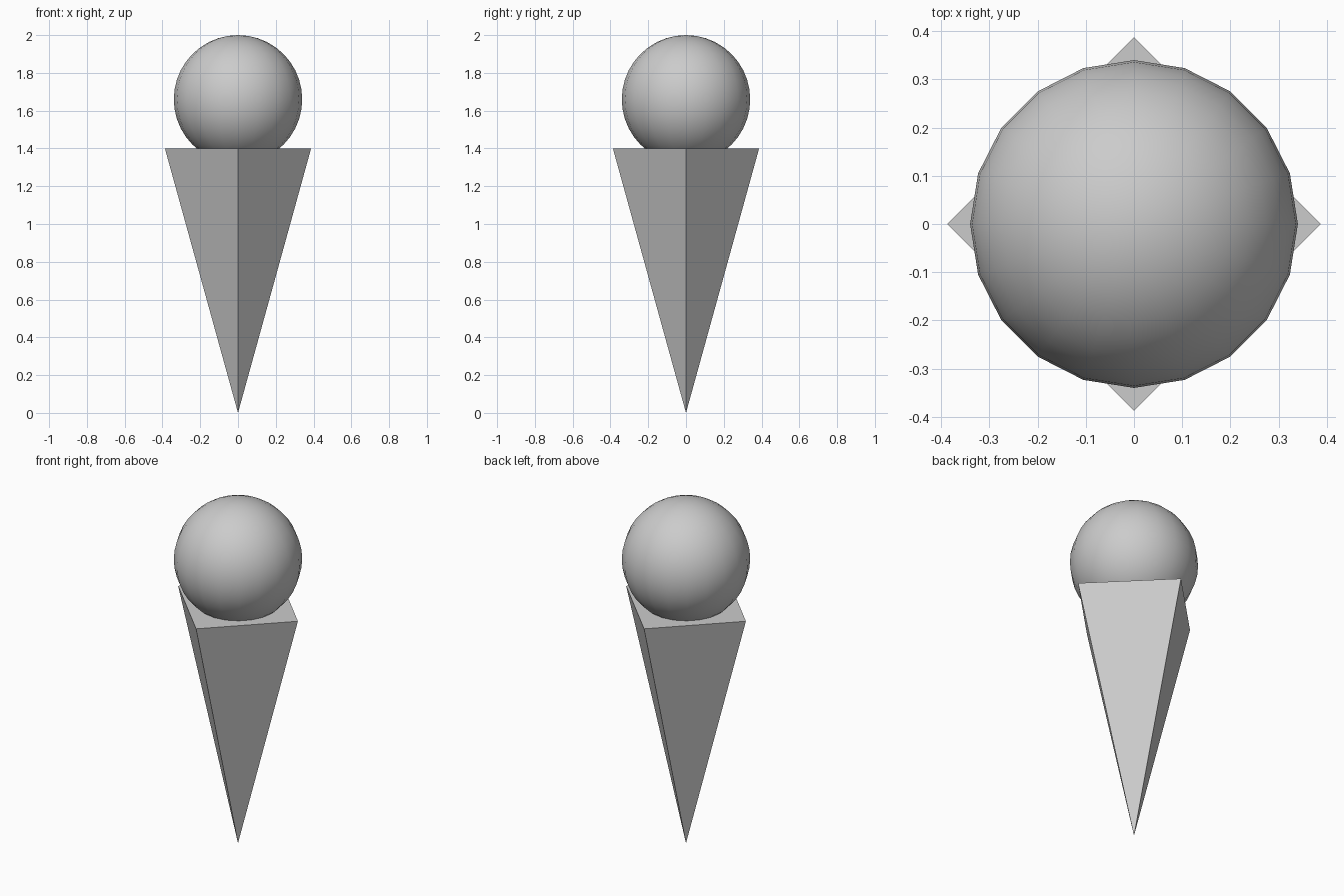
import bpy
from math import pi

default = bpy.data.objects.get("Cube")
if default:
    bpy.data.objects.remove(default, do_unlink=True)

CONE_HEIGHT = 1.4
CONE_RADIUS = 0.387
SCOOP_RADIUS = 0.34

# One plain grey for the whole model
grey = bpy.data.materials.new("light grey")
grey.use_nodes = True
colour = (0.6, 0.6, 0.6, 1)
grey.diffuse_color = colour
grey.node_tree.nodes["Principled BSDF"].inputs["Base Color"].default_value = colour


def finish(name):
    obj = bpy.context.object
    obj.name = name
    obj.data.materials.append(grey)
    return obj


# Four-sided wafer cone, point down, with a flat closed top
bpy.ops.mesh.primitive_cone_add(
    vertices=4, radius1=0, radius2=CONE_RADIUS, depth=CONE_HEIGHT,
    end_fill_type='NGON', location=(0, 0, CONE_HEIGHT / 2))
finish("cone")

# Smooth scoop sunk slightly into the cone top
bpy.ops.mesh.primitive_uv_sphere_add(
    segments=20, ring_count=20, radius=SCOOP_RADIUS,
    location=(0, 0, 2 - SCOOP_RADIUS))
finish("scoop")
bpy.ops.object.shade_smooth_by_angle(angle=pi / 6)
